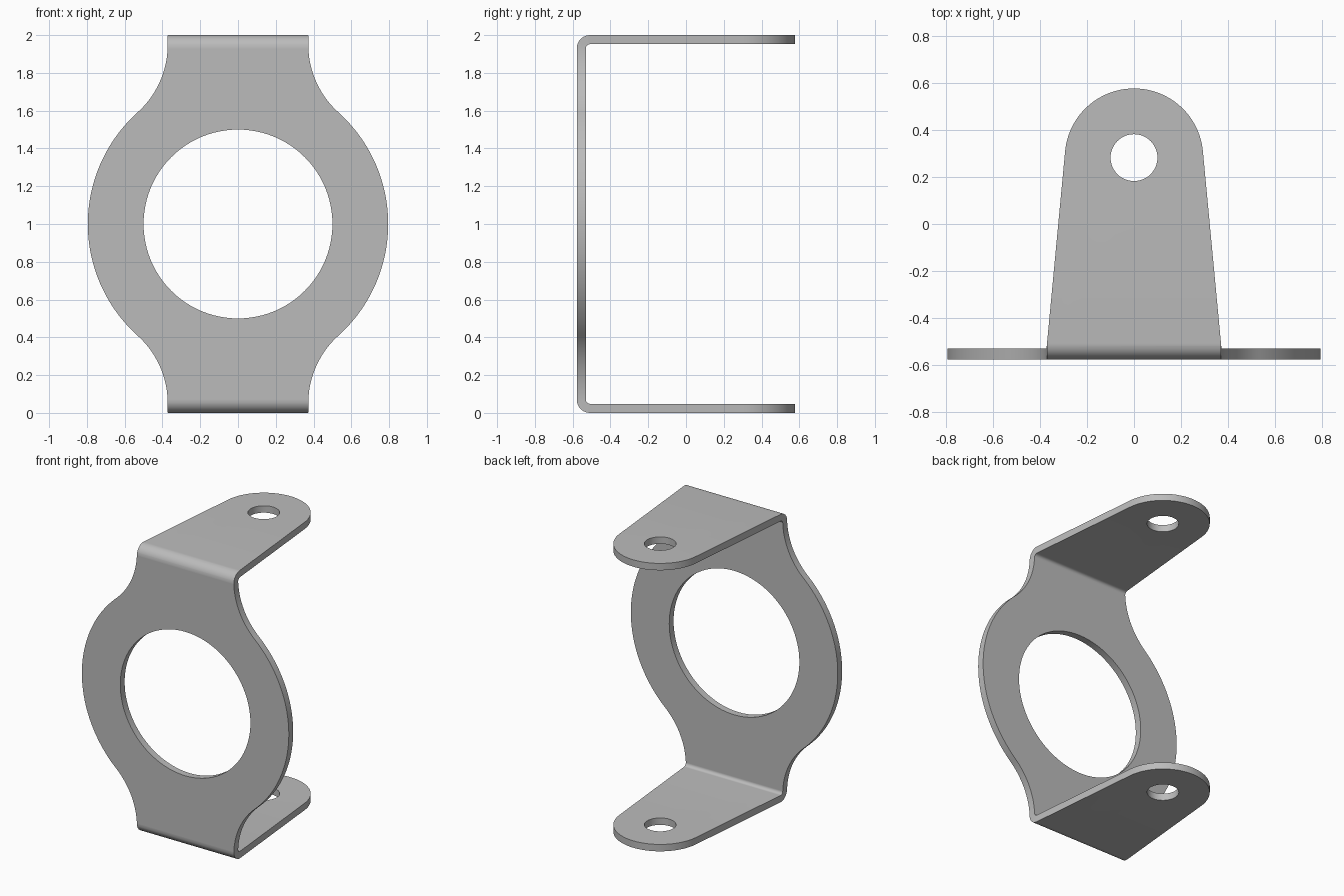
import bpy
import bmesh
from math import cos, sin, pi, atan2, hypot, acos
from mathutils import Vector

cube = bpy.data.objects.get("Cube")
if cube:
    bpy.data.objects.remove(cube)

HALF_DEPTH = 0.578     # y extent of the bracket
THICK = 0.048          # sheet thickness
BEND = 0.07            # outer bend radius
NECK = 0.372           # half width at the bends
RING = 0.795           # outer radius of the ring plate
HOLE = 0.5             # large hole radius
TIP = 0.295            # arm end radius
PIN = 0.1              # small hole radius
PIN_Y = HALF_DEPTH - TIP


def arc(cx, cy, r, a0, a1, n):
    return [(cx + r * cos(a0 + (a1 - a0) * i / n),
             cy + r * sin(a0 + (a1 - a0) * i / n)) for i in range(n + 1)]


def prism(name, outline, axis, low, high):
    """Extrude a 2D outline along the x, y or z axis."""
    place = {"x": lambda u, v, w: (w, u, v),
             "y": lambda u, v, w: (u, w, v),
             "z": lambda u, v, w: (u, v, w)}[axis]
    bm = bmesh.new()
    face = bm.faces.new([bm.verts.new(place(u, v, low)) for u, v in outline])
    extruded = bmesh.ops.extrude_face_region(bm, geom=[face])["geom"]
    bmesh.ops.translate(bm, vec=Vector(place(0, 0, high - low)),
                        verts=[g for g in extruded if isinstance(g, bmesh.types.BMVert)])
    bmesh.ops.recalc_face_normals(bm, faces=bm.faces)
    mesh = bpy.data.meshes.new(name)
    bm.to_mesh(mesh)
    bm.free()
    obj = bpy.data.objects.new(name, mesh)
    bpy.context.collection.objects.link(obj)
    return obj


def cut(target, cutter, operation):
    """Apply a boolean and discard the cutter."""
    cutter.hide_render = True
    mod = target.modifiers.new(cutter.name, "BOOLEAN")
    mod.operation, mod.object, mod.solver = operation, cutter, "EXACT"
    bpy.ops.object.modifier_apply(modifier=mod.name)
    bpy.data.objects.remove(cutter)


# Folded sheet: C-shaped side profile
def fold(r, inset):
    y = -HALF_DEPTH + inset + r
    return (arc(y, inset + r, r, -pi / 2, -pi, 10)
            + arc(y, 2 - inset - r, r, pi, pi / 2, 10))


outer = [(HALF_DEPTH, 0)] + fold(BEND, 0) + [(HALF_DEPTH, 2)]
inner = [(HALF_DEPTH, THICK)] + fold(BEND - THICK, THICK) + [(HALF_DEPTH, 2 - THICK)]
bracket = prism("bracket", outer + inner[::-1], "x", -0.9, 0.9)
bpy.context.view_layer.objects.active = bracket
bracket.select_set(True)

# Front outline: ring blended into straight necks by concave fillets
drop = 0.95            # height from ring centre to fillet centre
fillet = (NECK ** 2 + drop ** 2 - RING ** 2) / (2 * (RING - NECK))
blend = atan2(drop, NECK + fillet)
right = ([(NECK, -0.1)]
         + arc(NECK + fillet, 1 - drop, fillet, pi, pi - blend, 20)[:-1]
         + arc(0, 1, RING, -blend, blend, 56)
         + arc(NECK + fillet, 1 + drop, fillet, pi + blend, pi, 20)[1:]
         + [(NECK, 2.1)])
front = right + [(-x, z) for x, z in reversed(right)]
cut(bracket, prism("front_outline", front, "y", -0.8, 0.8), "INTERSECT")

# Plan outline: tapered arms with round ends
start_y = -HALF_DEPTH + THICK + 0.01
dx, dy = NECK, start_y - PIN_Y
tangent = atan2(dy, dx) + acos(TIP / hypot(dx, dy))
plan = ([(-1, -0.8), (1, -0.8), (1, start_y), (NECK, start_y)]
        + arc(0, PIN_Y, TIP, tangent, pi - tangent, 48)
        + [(-NECK, start_y), (-1, start_y)])
cut(bracket, prism("arm_outline", plan, "z", -0.2, 2.2), "INTERSECT")

# Large front hole, and pin holes through both arms
cut(bracket, prism("ring_hole", arc(0, 1, HOLE, 0, 2 * pi, 96)[:-1], "y", -0.8, 0), "DIFFERENCE")
cut(bracket, prism("pin_holes", arc(0, PIN_Y, PIN, 0, 2 * pi, 48)[:-1], "z", -0.2, 2.2), "DIFFERENCE")

# Grey metal finish
grey = bpy.data.materials.new("grey_metal")
grey.use_nodes = True
colour = (0.5, 0.5, 0.5, 1)
grey.diffuse_color = colour
grey.node_tree.nodes["Principled BSDF"].inputs["Base Color"].default_value = colour
bracket.data.materials.clear()
bracket.data.materials.append(grey)
for poly in bracket.data.polygons:
    poly.material_index = 0
bpy.ops.object.shade_smooth_by_angle(angle=pi / 6)
